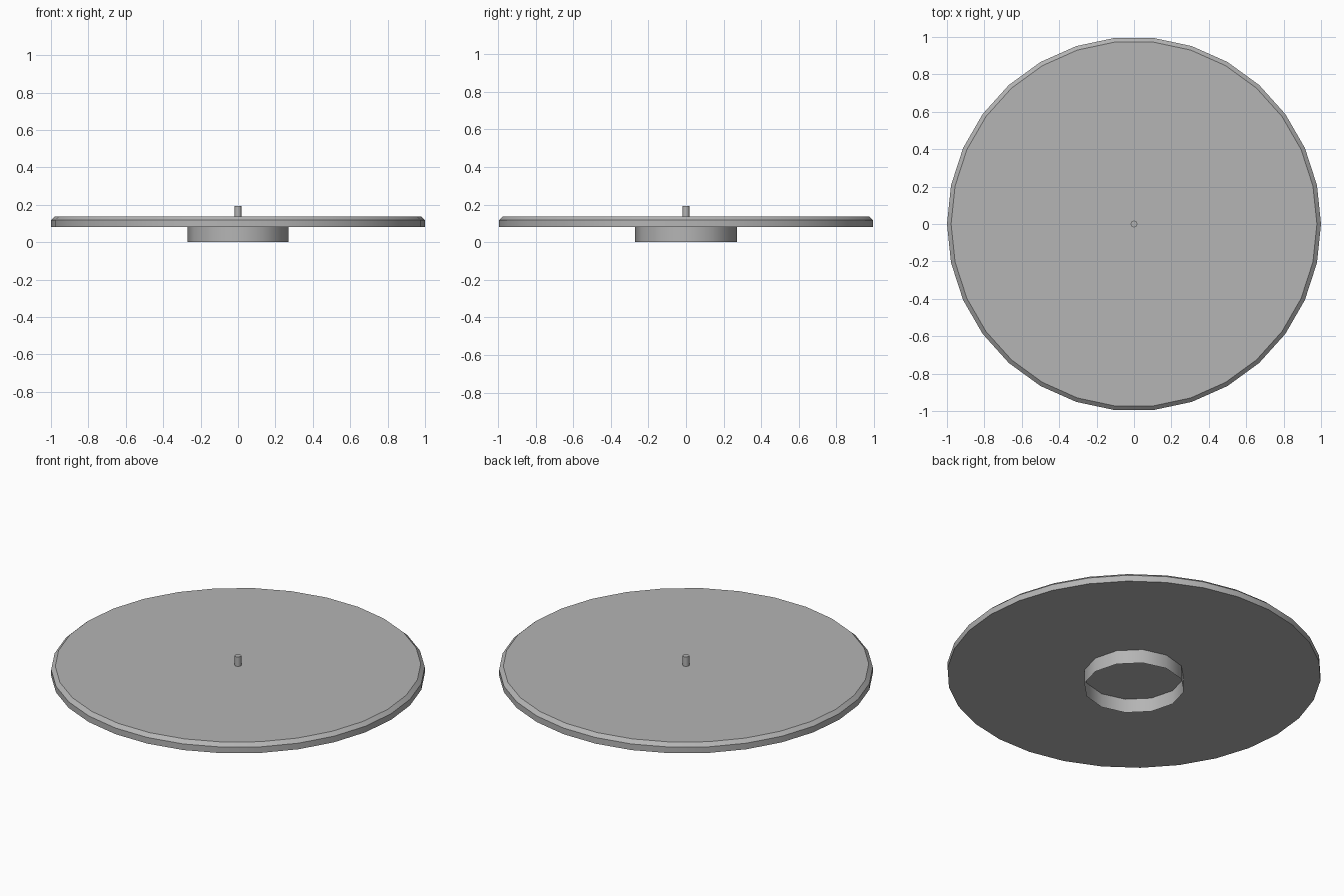
import bpy
import math

if "Cube" in bpy.data.objects:
    bpy.data.objects.remove(bpy.data.objects["Cube"])

# Darker grey shared by all parts
grey = bpy.data.materials.new("dark_grey")
grey.diffuse_color = (0.46, 0.46, 0.46, 1.0)
grey.use_nodes = True
grey.node_tree.nodes["Principled BSDF"].inputs["Base Color"].default_value = grey.diffuse_color


def lathe(name, profile, sides, cap_bottom=True, cap_top=True, angle=40):
    """Stack rings of (radius, z) into a faceted turned part."""
    verts, faces = [], []
    for r, z in profile:
        for i in range(sides):
            a = 2 * math.pi * i / sides
            verts.append((r * math.cos(a), r * math.sin(a), z))
    for k in range(len(profile) - 1):
        for i in range(sides):
            j = (i + 1) % sides
            lo, hi = k * sides, (k + 1) * sides
            faces.append((lo + i, lo + j, hi + j, hi + i))
    if cap_bottom:
        faces.append(tuple(reversed(range(sides))))
    if cap_top:
        start = (len(profile) - 1) * sides
        faces.append(tuple(range(start, start + sides)))
    mesh = bpy.data.meshes.new(name)
    mesh.from_pydata(verts, [], faces)
    mesh.materials.append(grey)
    obj = bpy.data.objects.new(name, mesh)
    bpy.context.collection.objects.link(obj)
    bpy.ops.object.select_all(action='DESELECT')
    obj.select_set(True)
    bpy.context.view_layer.objects.active = obj
    bpy.ops.object.shade_smooth_by_angle(angle=math.radians(angle))
    return obj


# Open thin-walled foot under the platter
lathe("foot_ring", [(0.27, 0.0), (0.27, 0.082)], 12,
      cap_bottom=False, cap_top=False)

# Round platter with a chamfered top rim
lathe("platter", [(1.0, 0.082), (1.0, 0.118), (0.978, 0.138)], 30)

# Small centre spindle
lathe("spindle", [(0.018, 0.138), (0.018, 0.194)], 12, cap_bottom=False)
